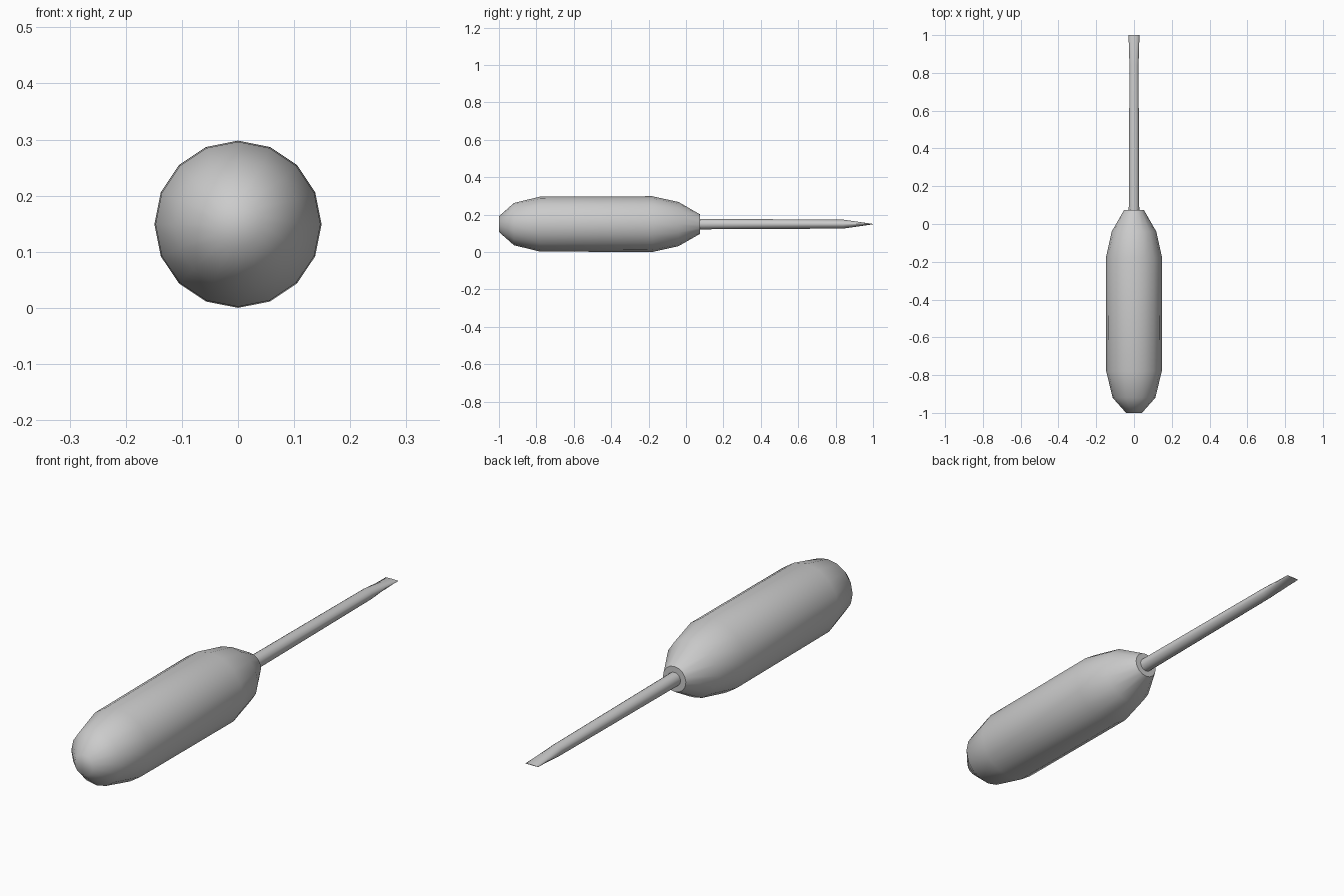
import bpy, bmesh, math

if "Cube" in bpy.data.objects:
    bpy.data.objects.remove(bpy.data.objects["Cube"])

CZ = 0.149  # height of the tool's long axis


def loft(name, rings, sides, angle):
    """Skin elliptical rings (y, x radius, z radius) along the y axis."""
    bm = bmesh.new()
    loops = []
    for y, rx, rz in rings:
        loops.append([bm.verts.new((rx * math.sin(2 * math.pi * i / sides), y,
                                    CZ + rz * math.cos(2 * math.pi * i / sides)))
                      for i in range(sides)])
    for a, b in zip(loops, loops[1:]):
        for i in range(sides):
            j = (i + 1) % sides
            bm.faces.new((a[i], a[j], b[j], b[i]))
    bm.faces.new(loops[0])
    bm.faces.new(loops[-1])
    bmesh.ops.recalc_face_normals(bm, faces=bm.faces)
    mesh = bpy.data.meshes.new(name)
    bm.to_mesh(mesh)
    bm.free()
    ob = bpy.data.objects.new(name, mesh)
    bpy.context.collection.objects.link(ob)
    bpy.ops.object.select_all(action='DESELECT')
    ob.select_set(True)
    bpy.context.view_layer.objects.active = ob
    bpy.ops.object.shade_smooth_by_angle(angle=math.radians(angle))
    return ob


# Rounded grip
profile = [(-1.0, 0.042), (-0.92, 0.113), (-0.78, 0.147),
           (-0.18, 0.149), (-0.04, 0.118), (0.075, 0.052)]
loft("handle", [(y, r, r) for y, r in profile], 16, 60)

# Round shaft flattening into a blade tip
loft("shaft", [(0.05, 0.028, 0.028), (0.84, 0.024, 0.024),
               (1.0, 0.029, 0.001)], 16, 40)
